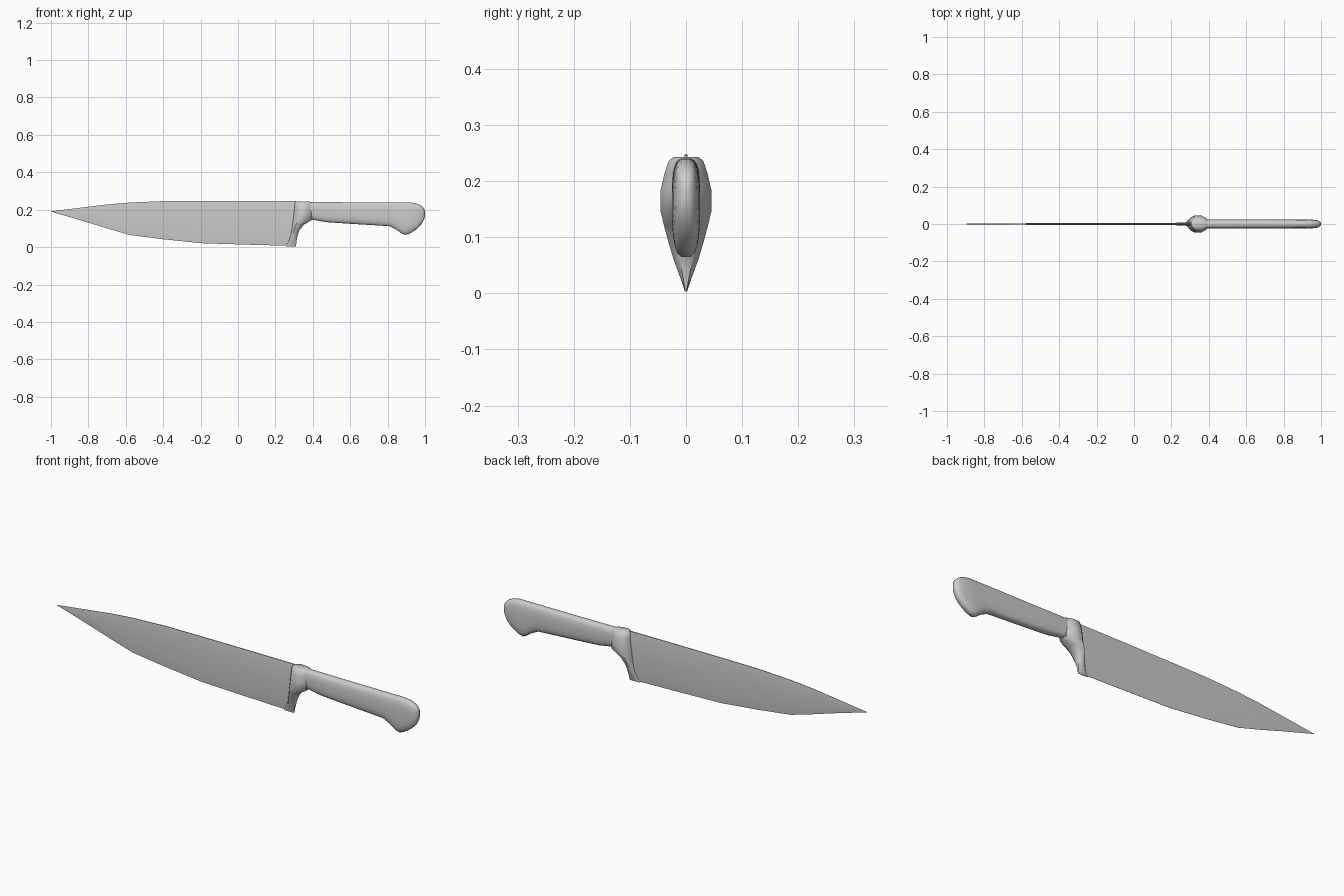
import bpy
import bmesh
import math

if "Cube" in bpy.data.objects:
    bpy.data.objects.remove(bpy.data.objects["Cube"])

steel = bpy.data.materials.new("pale_grey")
steel.use_nodes = True
GREY = (0.6, 0.6, 0.6, 1)
steel.diffuse_color = GREY
steel.node_tree.nodes["Principled BSDF"].inputs["Base Color"].default_value = GREY


def loft(name, rings, angle):
    """Skin a list of equal-length rings and close both ends."""
    bm = bmesh.new()
    loops = [[bm.verts.new(p) for p in ring] for ring in rings]
    for a, b in zip(loops, loops[1:]):
        for i in range(len(a)):
            j = (i + 1) % len(a)
            bm.faces.new((a[i], a[j], b[j], b[i]))
    bm.faces.new(loops[0])
    bm.faces.new(loops[-1])
    bmesh.ops.remove_doubles(bm, verts=bm.verts, dist=0.0002)
    bmesh.ops.recalc_face_normals(bm, faces=bm.faces)
    mesh = bpy.data.meshes.new(name)
    bm.to_mesh(mesh)
    bm.free()
    mesh.materials.append(steel)
    obj = bpy.data.objects.new(name, mesh)
    bpy.context.collection.objects.link(obj)
    bpy.ops.object.select_all(action="DESELECT")
    obj.select_set(True)
    bpy.context.view_layer.objects.active = obj
    bpy.ops.object.shade_smooth_by_angle(angle=math.radians(angle))
    return obj


# Blade: station x, edge z, spine z, half thickness
blade = [(-1, .19, .191, .0003), (-.83, .14, .212, .002), (-.7, .1, .228, .003),
         (-.58, .065, .238, .004), (-.4, .042, .246, .0045), (-.2, .021, .247, .005),
         (.05, .013, .247, .006), (.31, .006, .246, .007)]


def blade_ring(x, lo, hi, t):
    half = [(.15, 1), (.75, .9), (1, .3), (.9, .85)]
    half = [(0, .1), (.2, .85), (.5, 1), (.88, 1), (1, .4)]
    side = [(x, t * w, lo + (hi - lo) * h) for h, w in half]
    return side + [(px, -py, pz) for px, py, pz in reversed(side)]


loft("blade", [blade_ring(*s) for s in blade], 60)

# Bolster: height z, front x, back x, half width
bolster = [(0.003, .255, .31, .002), (.03, .27, .313, .011), (.06, .281, .318, .022),
           (.09, .287, .328, .031), (.12, .291, .352, .039), (.145, .294, .395, .045),
           (.185, .299, .395, .045), (.215, .302, .395, .038), (.236, .304, .395, .031),
           (.243, .307, .385, .022)]


def bolster_ring(z, front, back, w):
    outline = [(0, .3), (.12, .65), (.3, 1), (.65, 1), (.85, .75), (1, .5)]
    side = [(front + (back - front) * u, w * v, z) for u, v in outline]
    return side + [(px, -py, pz) for px, py, pz in reversed(side)]


loft("bolster", [bolster_ring(*s) for s in bolster], 50)

# Handle: station x, bottom z, top z, half width
handle = [(.34, .135, .24, .025), (.4, .146, .241, .025), (.47, .133, .241, .025),
          (.6, .124, .24, .025), (.72, .117, .24, .025), (.81, .111, .24, .025),
          (.845, .094, .24, .025), (.875, .072, .24, .025), (.895, .064, .24, .025),
          (.92, .072, .24, .025), (.955, .095, .234, .023), (.98, .12, .222, .02),
          (.994, .145, .208, .014), (1, .165, .19, .006)]


def handle_ring(x, lo, hi, w, n=20):
    ring = []
    for i in range(n):
        a = math.tau * (i + .5) / n
        c, s = math.cos(a), math.sin(a)
        y = w * math.copysign(abs(c) ** .6, c)
        z = (lo + hi) / 2 + (hi - lo) / 2 * math.copysign(abs(s) ** .8, s)
        ring.append((x, y, z))
    return ring


loft("handle", [handle_ring(*s) for s in handle], 60)
